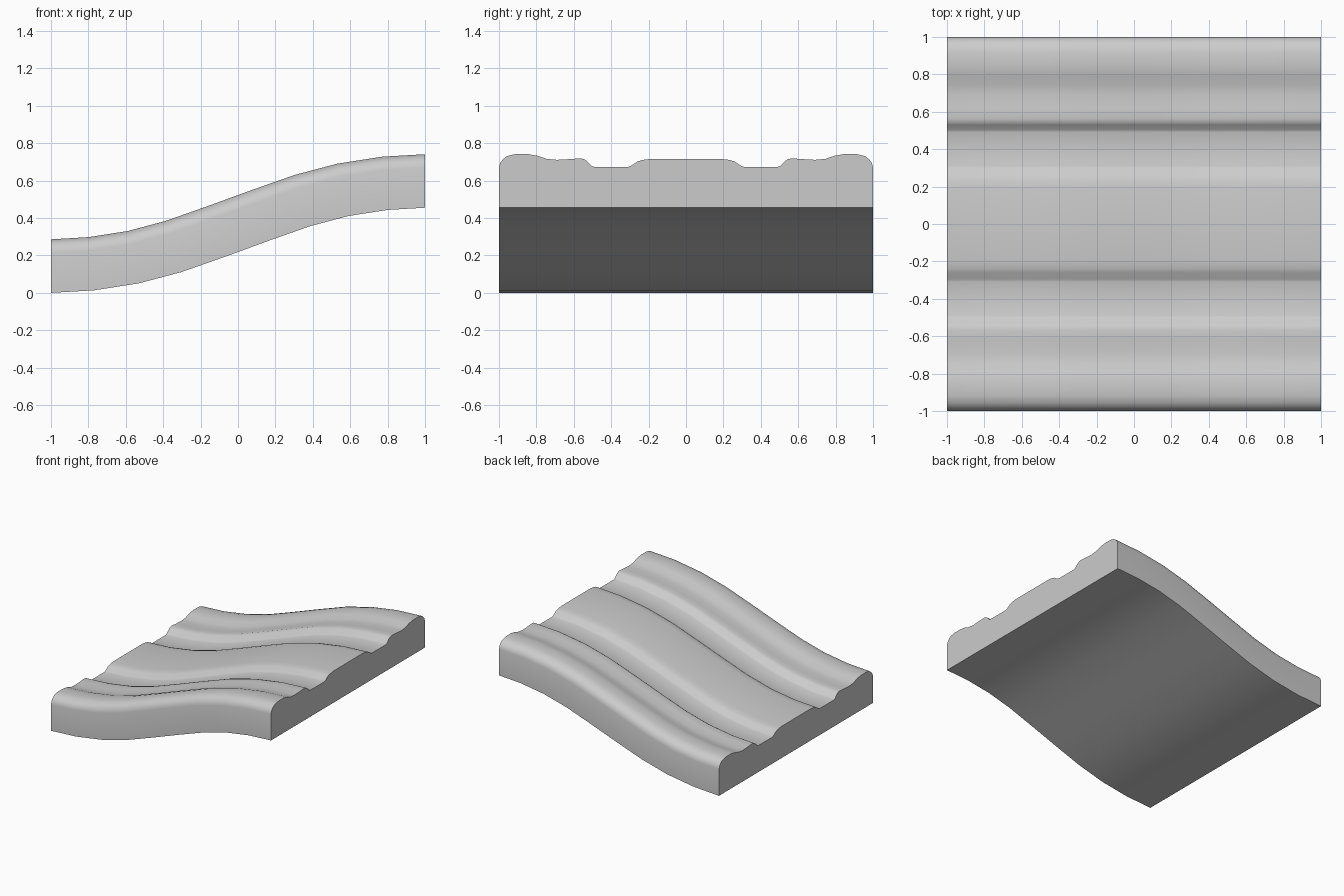
import bpy, bmesh, math

if "Cube" in bpy.data.objects:
    bpy.data.objects.remove(bpy.data.objects["Cube"])

# Flat grey material
grey = bpy.data.materials.new("light grey")
grey.diffuse_color = (0.6, 0.6, 0.6, 1)
grey.use_nodes = True
grey.node_tree.nodes["Principled BSDF"].inputs["Base Color"].default_value = grey.diffuse_color

# Half of the moulded cross-section: (y, height above underside)
half = [(1, 0), (1, .215), (.993, .24), (.98, .258), (.957, .276), (.915, .286),
        (.84, .286), (.79, .277), (.745, .261), (.69, .256), (.62, .26),
        (.565, .264), (.545, .259), (.53, .25), (.505, .224), (.49, .218),
        (.31, .218), (.295, .223), (.26, .247), (.235, .255), (.19, .261)]
profile = half + [(-y, h) for y, h in reversed(half)]

# S-shaped centre line: (x, offset from middle, slope), point-symmetric
arm = [(.115, .042, .355), (.345, .123, .305), (.56, .18, .205), (.785, .215, .09), (1, .2275, 0)]
path = [(-x, -z, s) for x, z, s in reversed(arm)] + arm

# Sweep the section perpendicular to the path
bm = bmesh.new()
rings = []
for x, dz, s in path:
    a = math.atan(s)
    ring = []
    for y, h in profile:
        d = h - .1425
        ring.append(bm.verts.new((x - d * math.sin(a), y, .37 + dz + d * math.cos(a))))
    rings.append(ring)
n = len(profile)
for r0, r1 in zip(rings, rings[1:]):
    for i in range(n):
        j = (i + 1) % n
        bm.faces.new((r0[i], r0[j], r1[j], r1[i]))
bm.faces.new(rings[0])
bm.faces.new(rings[-1])
bmesh.ops.recalc_face_normals(bm, faces=bm.faces)

mesh = bpy.data.meshes.new("wavy_moulded_panel")
bm.to_mesh(mesh)
bm.free()
mesh.materials.append(grey)
panel = bpy.data.objects.new("wavy_moulded_panel", mesh)
bpy.context.collection.objects.link(panel)
bpy.context.view_layer.objects.active = panel
panel.select_set(True)
bpy.ops.object.shade_smooth_by_angle(angle=math.radians(40))
